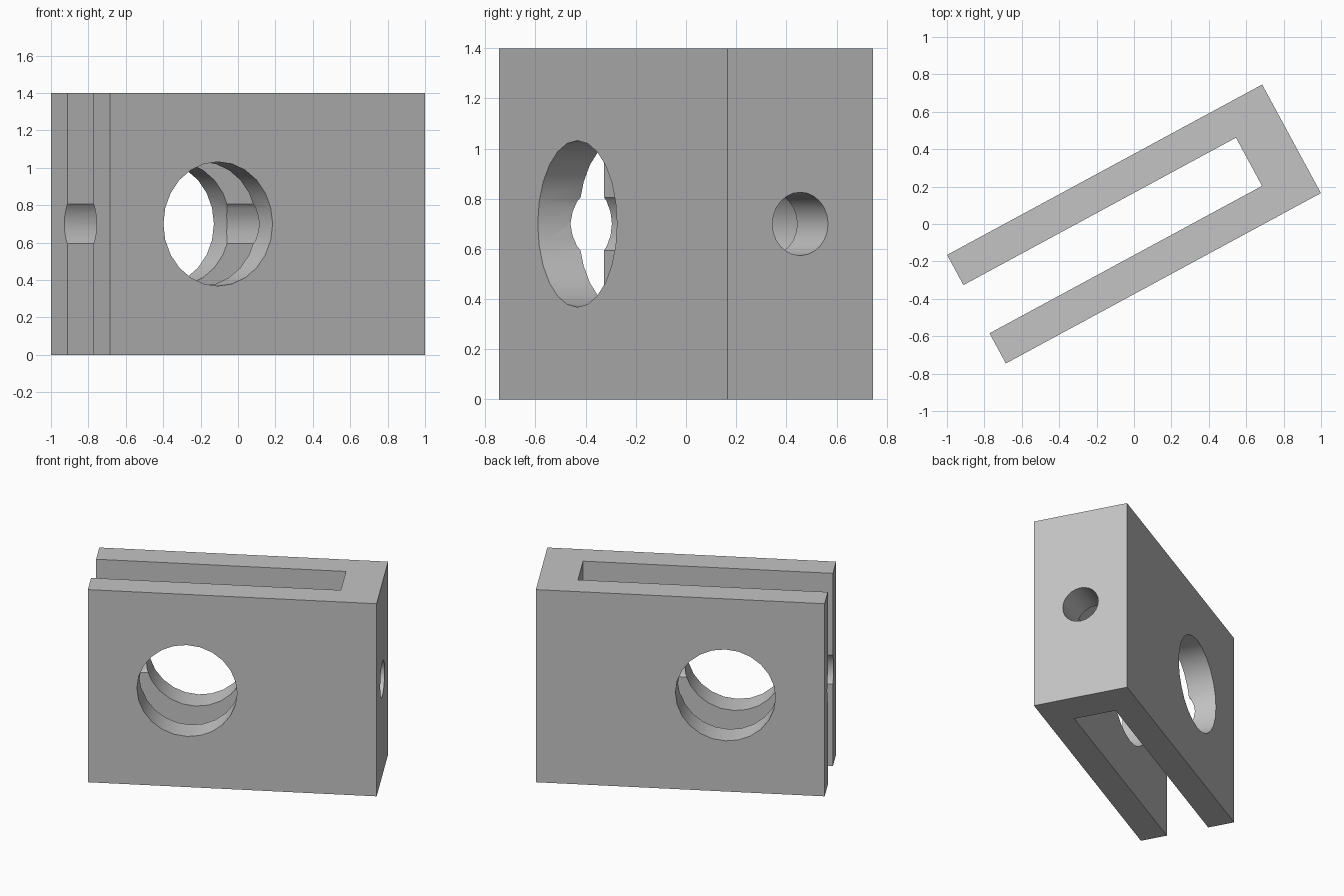
import bpy
import math
from mathutils import Matrix

if "Cube" in bpy.data.objects:
    bpy.data.objects.remove(bpy.data.objects["Cube"], do_unlink=True)

LENGTH, WIDTH, HEIGHT = 1.915, 0.66, 1.4
SLOT_WIDTH, SLOT_END = 0.293, 0.699
MID = HEIGHT / 2
TURN = math.radians(28.4)

grey = bpy.data.materials.new("plain_grey")
grey.use_nodes = True
colour = (0.55, 0.55, 0.55, 1)
grey.diffuse_color = colour
grey.node_tree.nodes["Principled BSDF"].inputs["Base Color"].default_value = colour


def block(name, x0, x1, depth, z0, z1):
    bpy.ops.mesh.primitive_cube_add(size=1, location=(0, 0, 0))
    ob = bpy.context.object
    ob.name = name
    ob.data.transform(Matrix.Translation(((x0 + x1) / 2, 0, (z0 + z1) / 2))
                      @ Matrix.Diagonal((x1 - x0, depth, z1 - z0, 1)))
    return ob


def rod(name, radius, length, centre, rotation):
    bpy.ops.mesh.primitive_cylinder_add(vertices=24, radius=radius, depth=length)
    ob = bpy.context.object
    ob.name = name
    ob.data.transform(Matrix.Translation(centre) @ rotation)
    return ob


def cut(target, cutter):
    cutter.hide_render = True
    mod = target.modifiers.new(cutter.name, "BOOLEAN")
    mod.operation = "DIFFERENCE"
    mod.solver = "EXACT"
    mod.object = cutter
    bpy.context.view_layer.objects.active = target
    bpy.ops.object.modifier_apply(modifier=mod.name)
    bpy.data.objects.remove(cutter, do_unlink=True)


# Clevis block lying along x, open at the -x end
clevis = block("clevis_block", -LENGTH / 2, LENGTH / 2, WIDTH, 0, HEIGHT)
clevis.data.materials.append(grey)

# Slot between the two cheeks
cut(clevis, block("slot_cutter", -LENGTH, SLOT_END, SLOT_WIDTH, -1, HEIGHT + 1))

# Wide bore grooving the inner cheeks, down to the slot floor
along_x = Matrix.Rotation(math.pi / 2, 4, "Y")
cut(clevis, rod("groove_cutter", 0.182, 2, (SLOT_END - 1, 0, MID), along_x))

# Narrow bore through the closed end
cut(clevis, rod("end_hole_cutter", 0.126, 0.8, (0.9, 0, MID), along_x))

# Large pin hole across both cheeks
along_y = Matrix.Rotation(math.pi / 2, 4, "X")
cut(clevis, rod("pin_hole_cutter", 0.332, 2, (-0.30, 0, MID), along_y))

# Turn the finished block about the vertical
clevis.data.transform(Matrix.Rotation(TURN, 4, "Z"))
bpy.ops.object.select_all(action="DESELECT")
clevis.select_set(True)
bpy.context.view_layer.objects.active = clevis
bpy.ops.object.shade_smooth_by_angle(angle=math.radians(30))
